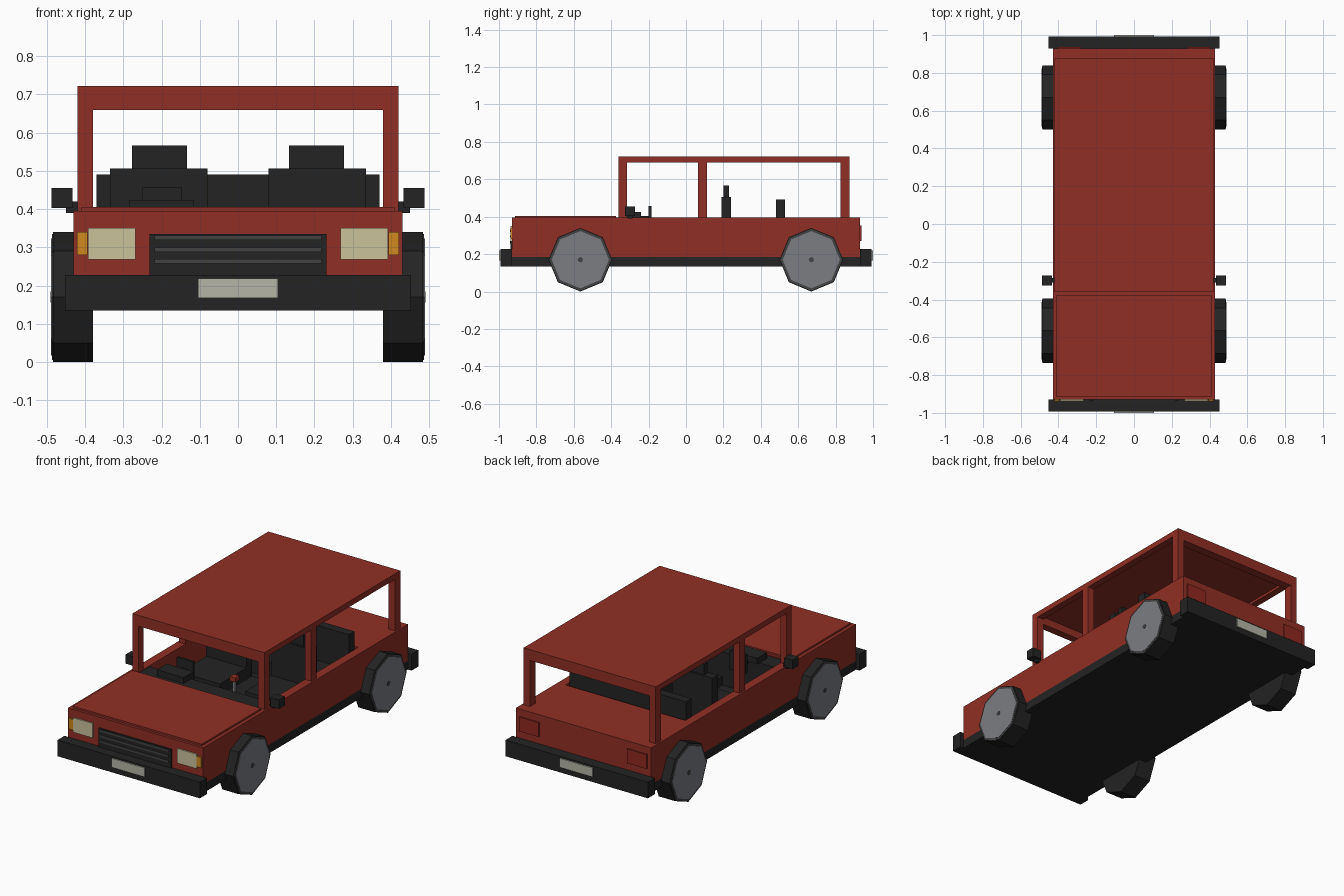
import bpy
import math

cube = bpy.data.objects.get("Cube")
if cube:
    bpy.data.objects.remove(cube, do_unlink=True)


def material(name, r, g, b):
    m = bpy.data.materials.new(name)
    m.use_nodes = True
    m.diffuse_color = (r, g, b, 1)
    m.node_tree.nodes["Principled BSDF"].inputs["Base Color"].default_value = (r, g, b, 1)
    return m


RED = material("body red", 0.28, 0.028, 0.018)
BLACK = material("trim black", 0.017, 0.017, 0.017)
STEEL = material("wheel grey", 0.2, 0.205, 0.225)
DARK = material("dark grey", 0.055, 0.055, 0.057)
CREAM = material("lamp cream", 0.6, 0.54, 0.33)
AMBER = material("indicator amber", 0.63, 0.25, 0.015)
PLATE = material("plate white", 0.46, 0.46, 0.39)
TAIL = material("tail lamp red", 0.28, 0.022, 0.014)


def box(name, mat, x, y, z):
    """Box given by its (min, max) range on each axis."""
    mid = [(a + b) / 2 for a, b in (x, y, z)]
    bpy.ops.mesh.primitive_cube_add(size=1, location=mid)
    ob = bpy.context.object
    ob.name = name
    ob.scale = [b - a for a, b in (x, y, z)]
    bpy.ops.object.transform_apply(location=False, rotation=False, scale=True)
    ob.data.materials.append(mat)
    return ob


def pair(name, mat, x, y, z):
    """The same box on the left (+x) and on the right."""
    box("left_" + name, mat, x, y, z)
    box("right_" + name, mat, (-x[1], -x[0]), y, z)


def disc(name, mat, x0, x1, y, radius, sides=8):
    bpy.ops.mesh.primitive_cylinder_add(
        vertices=sides, radius=radius, depth=abs(x1 - x0),
        location=((x0 + x1) / 2, y, 0.17), rotation=(0, math.pi / 2, 0))
    ob = bpy.context.object
    ob.name = name
    # Put a corner of the polygon at the top
    ob.data.materials.append(mat)


# Lower body
W = 0.43
box("chassis", BLACK, (-W, W), (-0.93, 0.93), (0.135, 0.185))
box("nose", RED, (-W, W), (-0.93, -0.36), (0.185, 0.395))
box("tail", RED, (-W, W), (0.55, 0.93), (0.185, 0.395))
pair("door_side", RED, (0.38, W), (-0.36, 0.55), (0.185, 0.395))
box("hood", RED, (-0.41, 0.41), (-0.915, -0.375), (0.395, 0.405))

# Roof and pillars
R = 0.42
box("roof", RED, (-R, R), (-0.36, 0.875), (0.705, 0.722))
pair("roof_rail", RED, (0.38, R), (-0.36, 0.875), (0.69, 0.705))
for name, y0, y1 in (("front", -0.36, -0.315), ("middle", 0.065, 0.113), ("rear", 0.825, 0.875)):
    pair(name + "_pillar", RED, (0.38, R), (y0, y1), (0.395, 0.69))
    if name != "middle":
        box(name + "_header", RED, (-0.38, 0.38), (y0, y1), (0.66, 0.705))

# Bumpers and plates
for name, s in (("front", -1), ("rear", 1)):
    box(name + "_bumper", BLACK, (-0.453, 0.453), sorted((s * 0.93, s * 0.993)), (0.135, 0.228))
    box(name + "_plate", PLATE, (-0.105, 0.105), sorted((s * 0.993, s)), (0.167, 0.219))

# Lamps and grille
pair("headlight", CREAM, (0.268, 0.393), (-0.938, -0.93), (0.268, 0.351))
pair("indicator", AMBER, (0.394, 0.422), (-0.938, -0.93), (0.28, 0.34))
pair("tail_lamp", TAIL, (0.28, 0.405), (0.93, 0.938), (0.27, 0.352))
box("grille", BLACK, (-0.232, 0.232), (-0.938, -0.93), (0.228, 0.335))
for i in range(3):
    z = 0.257 + 0.031 * i
    box("grille_slat", DARK, (-0.218, 0.218), (-0.942, -0.938), (z, z + 0.012))

# Wheels
for end, y in (("front", -0.565), ("rear", 0.67)):
    for side, s in (("left", 1), ("right", -1)):
        name = end + "_" + side
        disc(name + "_tyre", BLACK, s * 0.38, s * 0.484, y, 0.17)
        disc(name + "_rim", DARK, s * 0.484, s * 0.487, y, 0.165)
        disc(name + "_hub", STEEL, s * 0.484, s * 0.489, y, 0.153)
        disc(name + "_cap", DARK, s * 0.489, s * 0.491, y, 0.014)

# Side mirrors
pair("mirror", BLACK, (0.433, 0.488), (-0.325, -0.272), (0.403, 0.455))
pair("mirror_arm", BLACK, (0.42, 0.45), (-0.31, -0.285), (0.39, 0.42))

# Cabin
box("cabin_floor", BLACK, (-0.38, 0.38), (-0.36, 0.55), (0.185, 0.2))
box("dashboard", BLACK, (-0.38, 0.38), (-0.36, -0.26), (0.2, 0.39))
box("instrument_hood", BLACK, (-0.285, -0.115), (-0.33, -0.24), (0.39, 0.424))
box("steering_wheel", BLACK, (-0.25, -0.147), (-0.2, -0.185), (0.345, 0.456))
box("steering_column", BLACK, (-0.215, -0.18), (-0.26, -0.2), (0.37, 0.405))
box("console", BLACK, (-0.05, 0.05), (-0.26, 0.2), (0.2, 0.25))
box("gear_stick", STEEL, (-0.008, 0.008), (-0.04, -0.024), (0.25, 0.33))
box("gear_knob", RED, (-0.018, 0.018), (-0.05, -0.014), (0.325, 0.35))

# Seats
pair("seat", BLACK, (0.08, 0.335), (-0.05, 0.24), (0.2, 0.29))
pair("seat_back", BLACK, (0.08, 0.335), (0.19, 0.24), (0.29, 0.506))
pair("headrest", BLACK, (0.134, 0.277), (0.2, 0.23), (0.506, 0.567))
box("rear_bench", BLACK, (-0.37, 0.37), (0.32, 0.53), (0.2, 0.29))
box("rear_bench_back", BLACK, (-0.37, 0.37), (0.48, 0.53), (0.29, 0.491))
